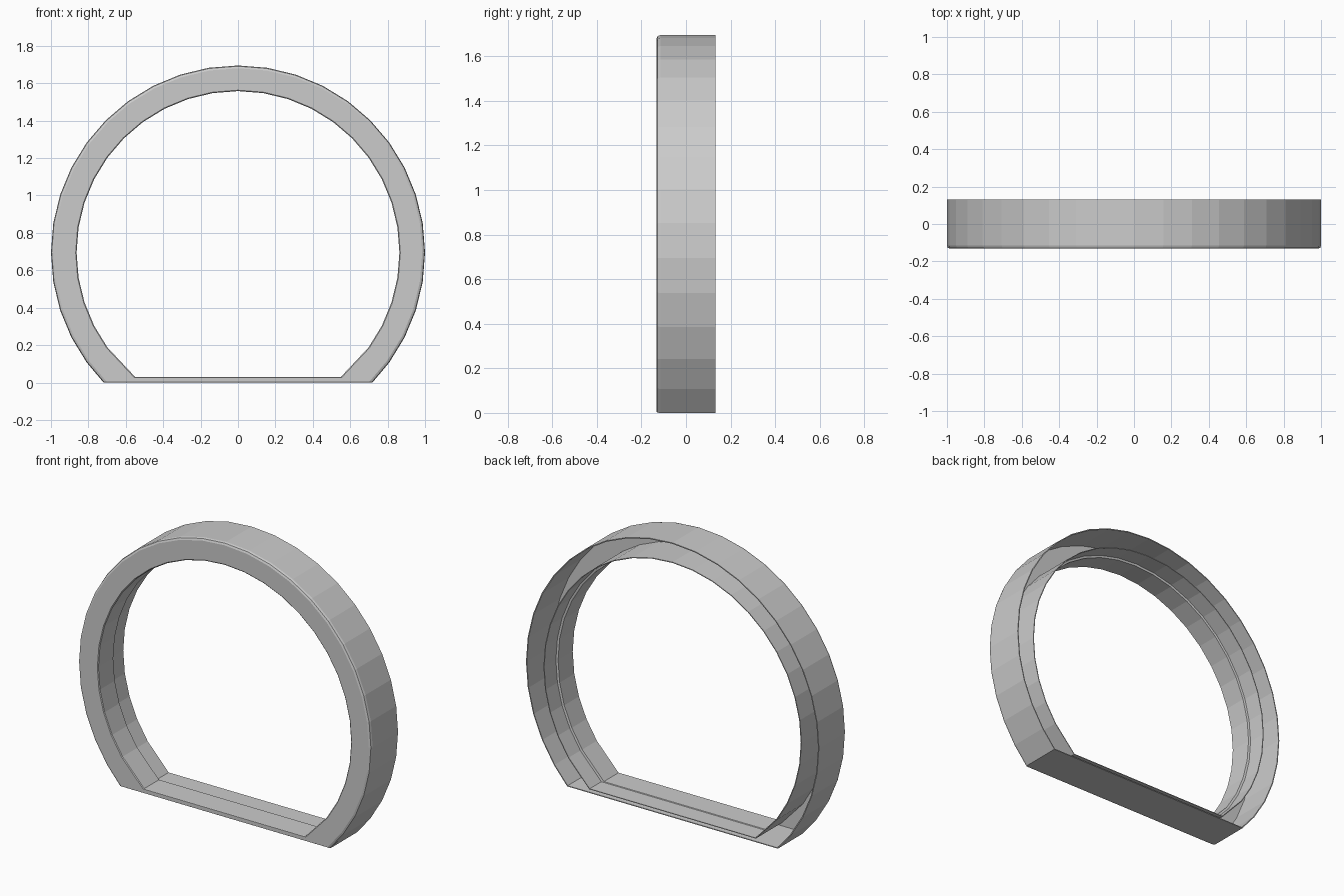
import bpy, bmesh
from math import asin, cos, sin, radians, pi

if "Cube" in bpy.data.objects:
    bpy.data.objects.remove(bpy.data.objects["Cube"])

CZ = 0.695  # height of the circle centre


def outline(r, floor, y):
    """Arc of a 40-sided circle closed by a flat floor."""
    a = asin((floor - CZ) / r)
    angles = [a] + [radians(d) for d in range(-36, 217, 9)] + [pi - a]
    return [(r * cos(t), y, CZ + r * sin(t)) for t in angles]


# Cross-section of the frame: (radius, floor height, y)
section = [
    (1.000, 0.000, 0.132),    # outer wall
    (1.000, 0.000, -0.115),
    (0.996, 0.001, -0.127),   # rounded front edge
    (0.985, 0.004, -0.132),
    (0.868, 0.028, -0.132),   # front face
    (0.863, 0.030, -0.128),
    (0.863, 0.030, 0.015),    # inner tube with a small step
    (0.876, 0.026, 0.018),
    (0.876, 0.026, 0.132),
    (0.881, 0.022, 0.132),    # hollow channel, open at the back
    (0.881, 0.022, -0.120),
    (0.994, 0.005, -0.120),
    (0.994, 0.005, 0.132),
]

bm = bmesh.new()
rings = [[bm.verts.new(p) for p in outline(*s)] for s in section]
for i, ring in enumerate(rings):
    nxt = rings[(i + 1) % len(rings)]
    n = len(ring)
    for j in range(n):
        k = (j + 1) % n
        bm.faces.new((ring[j], ring[k], nxt[k], nxt[j]))
bmesh.ops.recalc_face_normals(bm, faces=bm.faces)

mesh = bpy.data.meshes.new("round_frame")
bm.to_mesh(mesh)
bm.free()
frame = bpy.data.objects.new("round_frame", mesh)
bpy.context.collection.objects.link(frame)
